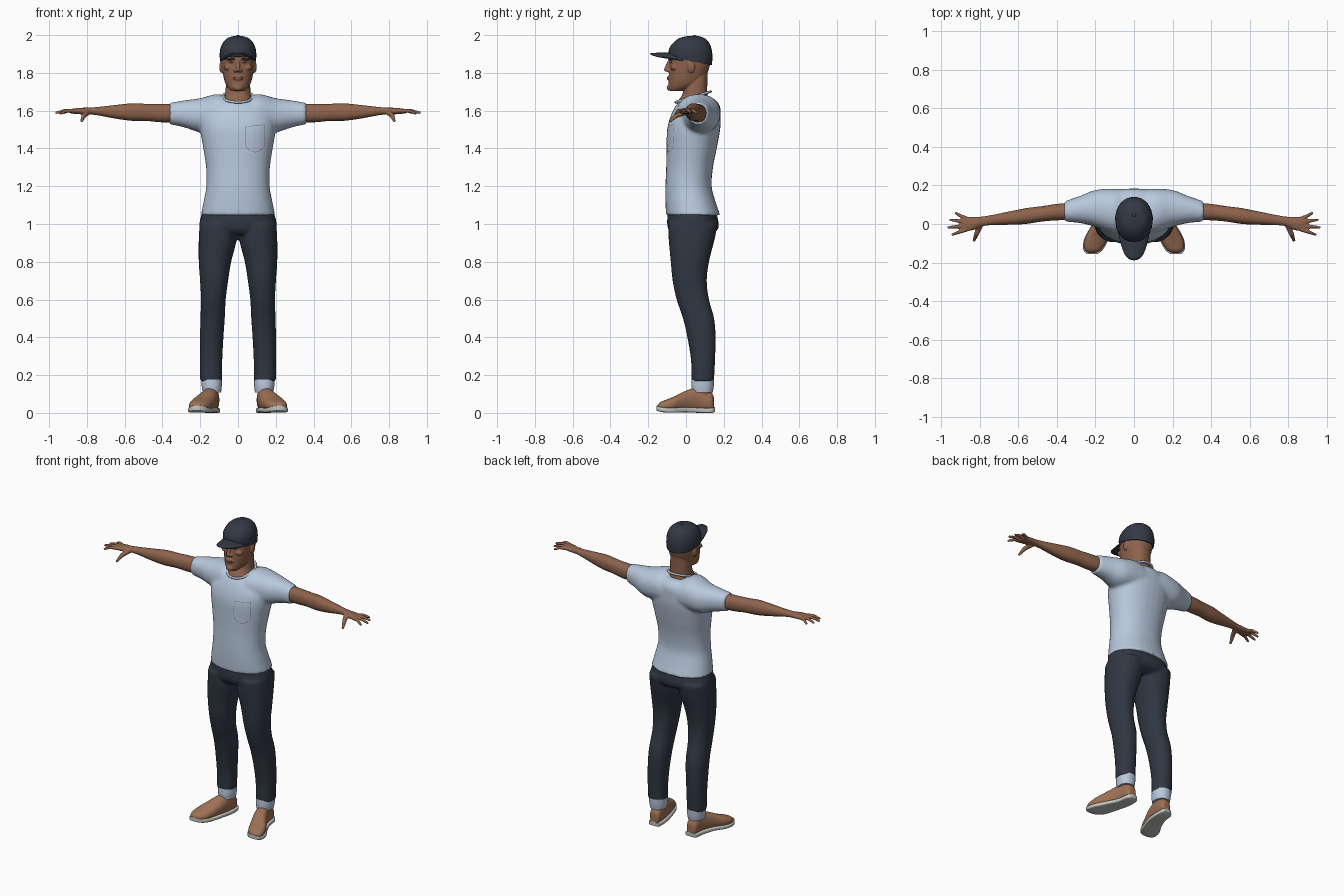
import bpy, bmesh, math
from mathutils import Vector, Matrix

cube = bpy.data.objects.get("Cube")
if cube:
    bpy.data.objects.remove(cube, do_unlink=True)


def material(name, r, g, b):
    m = bpy.data.materials.new(name)
    m.use_nodes = True
    m.diffuse_color = (r, g, b, 1)
    bsdf = m.node_tree.nodes["Principled BSDF"]
    bsdf.inputs["Base Color"].default_value = (r, g, b, 1)
    bsdf.inputs["Roughness"].default_value = 0.8
    return m


SHIRT = material("pale blue cotton", 0.48, 0.58, 0.72)
DENIM = material("dark denim", 0.030, 0.038, 0.056)
CAP = material("navy cap cloth", 0.034, 0.040, 0.058)
SKIN = material("brown skin", 0.27, 0.125, 0.072)
LEATHER = material("tan leather", 0.34, 0.165, 0.09)
RUBBER = material("light grey rubber", 0.55, 0.55, 0.53)
THREAD = material("dark thread", 0.10, 0.12, 0.16)
DARK = material("dark brown hair", 0.03, 0.018, 0.012)
LIP = material("lip brown", 0.19, 0.075, 0.05)


def catmull(a, b, c, d, t):
    return [0.5 * (2*q + (r-p)*t + (2*p-5*q+4*r-s)*t*t + (3*q-p-3*r+s)*t**3)
            for p, q, r, s in zip(a, b, c, d)]


def skin_rings(bm, loops):
    """Bridge successive vertex loops and close both ends."""
    n = len(loops[0])
    for lo, hi in zip(loops, loops[1:]):
        for i in range(n):
            j = (i + 1) % n
            bm.faces.new((lo[i], lo[j], hi[j], hi[i]))
    bm.faces.new(loops[0][::-1])
    bm.faces.new(loops[-1])


def loft(bm, axis, rings, power=2.2, sides=32, steps=4):
    """Rings are (position, min u, max u, min v, max v) along an axis."""
    full = []
    last = len(rings) - 1
    for i in range(last):
        quad = [rings[max(0, min(last, i + k))] for k in (-1, 0, 1, 2)]
        full += [catmull(*quad, s / steps) for s in range(steps)]
    full.append(rings[-1])
    loops = []
    for pos, u0, u1, v0, v1 in full:
        loop = []
        for k in range(sides):
            a = math.tau * k / sides
            c, s = math.cos(a), math.sin(a)
            u = (u0+u1)/2 + (u1-u0)/2 * math.copysign(abs(c)**(2/power), c)
            v = (v0+v1)/2 + (v1-v0)/2 * math.copysign(abs(s)**(2/power), s)
            co = {"X": (pos, u, v), "Y": (u, pos, v), "Z": (u, v, pos)}[axis]
            loop.append(bm.verts.new(co))
        loops.append(loop)
    skin_rings(bm, loops)


def body(rings):
    """Left-right symmetric rings: (z, half width, front y, back y)."""
    return [(z, -w, w, f, b) for z, w, f, b in rings]


def ball(bm, centre, size):
    bmesh.ops.create_uvsphere(bm, u_segments=20, v_segments=12, radius=1,
        matrix=Matrix.Translation(centre) @ Matrix.Diagonal((*size, 1)))


def tube(bm, points, radii):
    """Chain of rounded cones, used for fingers and the nose."""
    pts = [Vector(p) for p in points]
    for a, b, ra, rb in zip(pts, pts[1:], radii, radii[1:]):
        rot = (b - a).to_track_quat("Z", "Y").to_matrix().to_4x4()
        bmesh.ops.create_cone(bm, cap_ends=True, segments=14, radius1=ra, radius2=rb,
            depth=(b - a).length, matrix=Matrix.Translation((a + b) / 2) @ rot)
    for p, r in zip(pts, radii):
        ball(bm, p, (r, r, r))


def mirror(bm):
    dup = bmesh.ops.duplicate(bm, geom=bm.verts[:] + bm.edges[:] + bm.faces[:])["geom"]
    for v in dup:
        if isinstance(v, bmesh.types.BMVert):
            v.co.x *= -1


def finish(name, bm, mat, voxel=0, smooth=3):
    bmesh.ops.recalc_face_normals(bm, faces=bm.faces[:])
    me = bpy.data.meshes.new(name)
    bm.to_mesh(me)
    bm.free()
    me.materials.append(mat)
    me.shade_smooth()
    me.set_sharp_from_angle(angle=math.radians(50))
    ob = bpy.data.objects.new(name, me)
    bpy.context.collection.objects.link(ob)
    if voxel:
        rm = ob.modifiers.new("fuse", "REMESH")
        rm.mode, rm.voxel_size, rm.use_smooth_shade = "VOXEL", voxel, True
        sm = ob.modifiers.new("soften", "SMOOTH")
        sm.factor, sm.iterations = 0.5, smooth
    return ob


def wrap(ob, target, front=True):
    """Project a flat plate onto a surface from the front or the back."""
    sw = ob.modifiers.new("lay on", "SHRINKWRAP")
    sw.target, sw.wrap_method, sw.wrap_mode = target, "PROJECT", "ABOVE_SURFACE"
    sw.use_project_y, sw.use_project_z = True, False
    sw.use_positive_direction, sw.use_negative_direction = front, not front
    sw.offset = 0.002


def stitches(name, outline, target, mat, front=True, both=False):
    bm = bmesh.new()
    y = -0.3 if front else 0.3
    for (ax, az), (bx, bz) in zip(outline, outline[1:]):
        a, d = Vector((ax, y, az)), Vector((bx - ax, 0, bz - az))
        count = max(1, round(d.length / 0.011))
        side = Vector((-d.z, 0, d.x)).normalized() * 0.0013
        for k in range(count):
            p, q = a + d * k / count, a + d * (k + 0.65) / count
            bm.faces.new([bm.verts.new(c) for c in (p-side, q-side, q+side, p+side)])
    if both:
        mirror(bm)
    wrap(finish(name, bm, mat), target, front)


def face_plate(name, x, z, w, h, mat, target, tilt=0):
    bm = bmesh.new()
    bmesh.ops.create_circle(bm, cap_ends=True, cap_tris=True, segments=16, radius=1,
        matrix=Matrix.Translation((x, -0.3, z)) @ Matrix.Rotation(tilt, 4, "Y")
        @ Matrix.Diagonal((w, 1, h, 1)) @ Matrix.Rotation(math.pi / 2, 4, "X"))
    if x:
        mirror(bm)
    wrap(finish(name, bm, mat), target)


# Shirt: torso fused with a yoke that runs from sleeve to sleeve
bm = bmesh.new()
loft(bm, "Z", body([(1.045, .197, -.106, .182), (1.12, .182, -.109, .156), (1.2, .168, -.109, .136),
    (1.3, .169, -.105, .143), (1.4, .184, -.103, .163), (1.5, .2, -.1, .181), (1.57, .195, -.082, .184),
    (1.63, .14, -.052, .178), (1.665, .1, -.022, .145)]))
half = [(.1, -.05, .183, 1.48, 1.688), (.2, -.015, .176, 1.485, 1.666),
    (.28, .005, .145, 1.51, 1.655), (.36, .012, .118, 1.528, 1.642)]
loft(bm, "X", [(-r[0], *r[1:]) for r in half[::-1]] + [(0, -.05, .18, 1.48, 1.655)] + half)
shirt = finish("shirt", bm, SHIRT, 0.01, 4)

# Collar band
curve = bpy.data.curves.new("collar", "CURVE")
curve.dimensions, curve.bevel_depth, curve.bevel_resolution = "3D", 0.007, 3
spline = curve.splines.new("POLY")
spline.points.add(31)
spline.use_cyclic_u = True
for k, p in enumerate(spline.points):
    a = math.tau * k / 32
    p.co = (.082 * math.sin(a), .038 - .092 * math.cos(a), 1.673 - .028 * math.cos(a), 1)
curve.materials.append(SHIRT)
bpy.context.collection.objects.link(bpy.data.objects.new("collar", curve))

# Chest pocket stitching
stitches("chest_pocket", [(.04, 1.515), (.042, 1.41), (.06, 1.39), (.09, 1.38), (.12, 1.39),
    (.138, 1.41), (.138, 1.525), (.04, 1.515)], shirt, THREAD)

# Jeans: mirrored legs fused with the hips
bm = bmesh.new()
loft(bm, "Z", [(.165, .084, .2, .03, .148), (.28, .083, .201, .026, .154), (.4, .077, .201, .007, .157),
    (.5, .07, .199, -.016, .149), (.6, .065, .196, -.05, .122), (.7, .052, .201, -.071, .11),
    (.8, .036, .208, -.081, .122), (.92, .006, .208, -.092, .152), (1.0, .01, .203, -.095, .168)])
mirror(bm)
loft(bm, "Z", body([(.945, .16, -.07, .13), (.97, .2, -.093, .168), (1.01, .204, -.1, .172),
    (1.08, .185, -.095, .155)]))
jeans = finish("jeans", bm, DENIM, 0.01)
stitches("back_pockets", [(.05, 1.0), (.05, .9), (.1, .87), (.15, .9), (.15, 1.0), (.05, 1.0)],
    jeans, DARK, False, True)

# Turned-up cuffs
bm = bmesh.new()
loft(bm, "Z", [(.108, .09, .187, .032, .142), (.14, .086, .192, .028, .147), (.178, .086, .194, .03, .149)])
mirror(bm)
finish("cuffs", bm, SHIRT)

# Ankles
bm = bmesh.new()
loft(bm, "Z", [(.07, .105, .175, .04, .13), (.16, .105, .175, .045, .13)])
mirror(bm)
finish("ankles", bm, SKIN)

# Shoes, with toes turned out
outline = [(.148, .11, .155), (.13, .1, .172), (.07, .1, .182), (0, .112, .212), (-.06, .132, .248),
    (-.105, .15, .26), (-.135, .172, .255), (-.15, .195, .238)]
heights = [.085, .112, .136, .118, .088, .07, .058, .042]
bm = bmesh.new()
loft(bm, "Y", [(y, a, b, .008, h) for (y, a, b), h in zip(outline, heights)], 2.3)
mirror(bm)
finish("shoe_uppers", bm, LEATHER, 0.006)
bm = bmesh.new()
springs = [.006, 0, 0, .003, .001, .002, .007, .013]
loft(bm, "Y", [(y * 1.04, a - .004, b + .004, s, s + .027) for (y, a, b), s in zip(outline, springs)], 5)
mirror(bm)
finish("shoe_soles", bm, RUBBER)

# Arms and hands
bm = bmesh.new()
loft(bm, "X", [(.3, .02, .112, 1.54, 1.634), (.4, .019, .104, 1.538, 1.636), (.48, .012, .092, 1.545, 1.636),
    (.56, 0, .082, 1.546, 1.639), (.65, -.004, .064, 1.558, 1.63), (.74, -.006, .046, 1.575, 1.62),
    (.79, -.013, .038, 1.58, 1.616), (.84, -.034, .038, 1.581, 1.615), (.885, -.036, .034, 1.585, 1.609)])
for y, tx, ty, tz in ((.027, .922, .056, 1.588), (.01, .95, .022, 1.589),
                      (-.009, .962, -.018, 1.589), (-.028, .94, -.055, 1.585)):
    tube(bm, [(.865, y, 1.598), ((.87 + tx) / 2, (y + ty) / 2, 1.6), (tx, ty, tz)], (.0115, .0095, .007))
tube(bm, [(.795, -.002, 1.592), (.815, -.05, 1.575), (.828, -.085, 1.545)], (.016, .013, .008))
mirror(bm)
finish("arms", bm, SKIN, 0.005, 2)

# Head with neck, nose, brow, cheeks and ears
bm = bmesh.new()
loft(bm, "Z", body([(1.6, .07, -.055, .1), (1.645, .076, -.045, .118), (1.69, .067, -.018, .113),
    (1.75, .064, -.005, .113), (1.8, .06, 0, .115)]))
loft(bm, "Z", body([(1.703, .032, -.082, -.03), (1.72, .052, -.091, .03), (1.75, .069, -.092, .085),
    (1.8, .081, -.09, .114), (1.85, .087, -.087, .128), (1.9, .087, -.085, .13), (1.95, .07, -.055, .11)]))
tube(bm, [(0, -.088, 1.862), (0, -.104, 1.818)], (.009, .0125))
ball(bm, (0, -.091, 1.722), (.024, .01, .016))
ball(bm, (0, -.09, 1.772), (.026, .01, .014))
for s in (-1, 1):
    ball(bm, (s * .013, -.094, 1.812), (.011, .011, .009))
    ball(bm, (s * .034, -.079, 1.874), (.03, .016, .008))
    ball(bm, (s * .05, -.062, 1.828), (.024, .02, .016))
    ball(bm, (s * .088, .028, 1.832), (.011, .02, .032))
head = finish("head", bm, SKIN, 0.004, 3)
face_plate("eyes", .034, 1.855, .013, .0045, DARK, head)
face_plate("eyebrows", .036, 1.873, .021, .004, DARK, head, .1)
face_plate("mouth", 0, 1.772, .027, .006, LIP, head)

# Cap crown, dipping toward the back
bm = bmesh.new()
loft(bm, "Z", body([(1.868, .095, -.09, .136), (1.9, .097, -.092, .14), (1.935, .092, -.084, .135),
    (1.967, .075, -.06, .117), (1.987, .05, -.028, .092), (1.996, .018, .02, .058)]), 2.1)
for v in bm.verts:
    v.co.z -= .2 * v.co.y * max(0, min(1, (1.955 - v.co.z) / .08))
ball(bm, (0, .045, 1.995), (.01, .01, .005))
finish("cap_crown", bm, CAP)

# Cap visor, arched across its width
bm = bmesh.new()
across, out = 20, 6
grid = []
for i in range(across + 1):
    t = 2 * i / across - 1
    grid.append([bm.verts.new((.09 * t * (1 - .1 * j / out),
        -.075 + .06 * t * t - .113 * j / out * (1 - t**4),
        1.905 - .035 * t * t - .004 * j / out)) for j in range(out + 1)])
for a, b in zip(grid, grid[1:]):
    for j in range(out):
        bm.faces.new((a[j], b[j], b[j + 1], a[j + 1]))
bmesh.ops.remove_doubles(bm, verts=bm.verts[:], dist=1e-5)
visor = finish("cap_visor", bm, CAP)
solid = visor.modifiers.new("thickness", "SOLIDIFY")
solid.thickness, solid.offset = 0.009, 0
